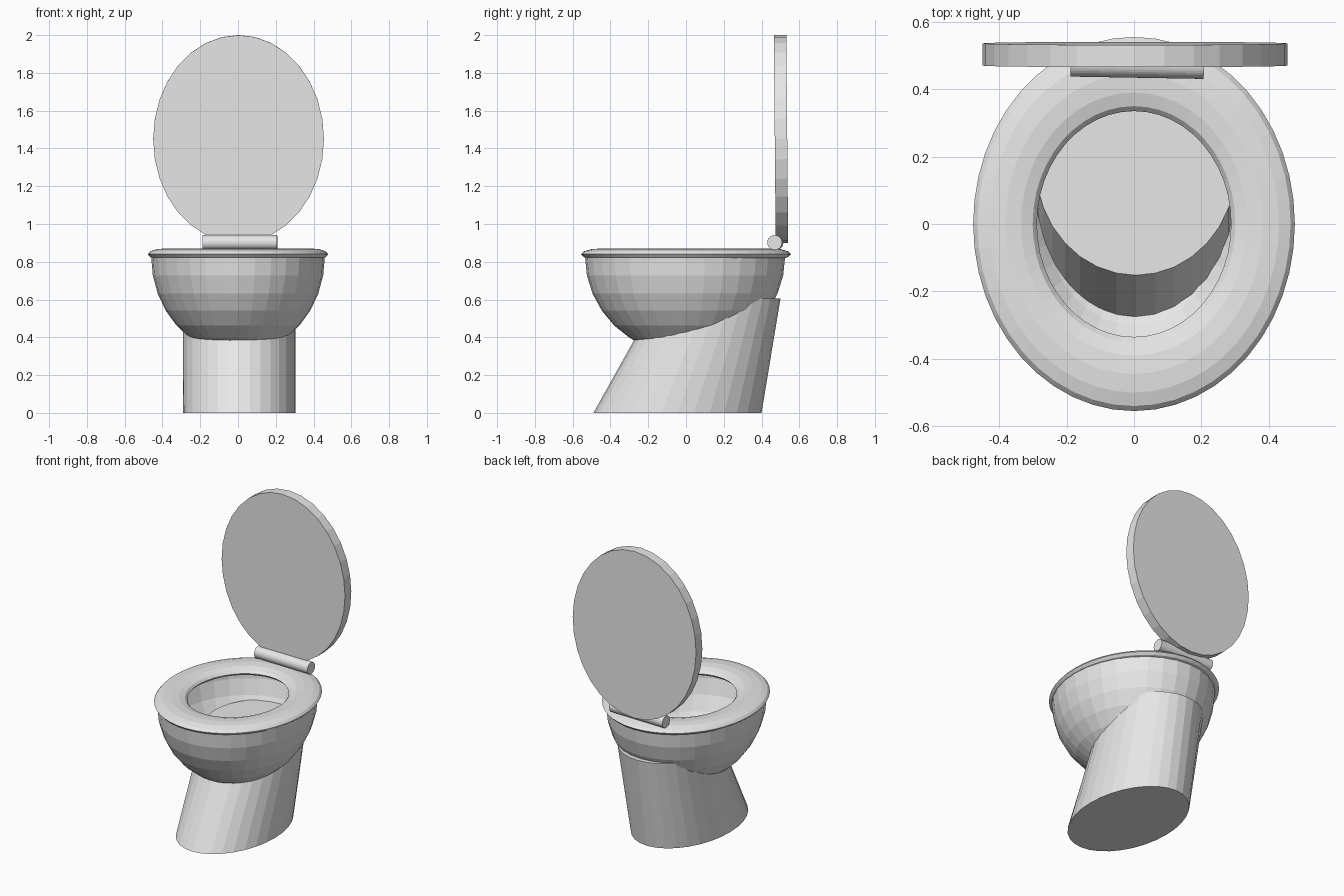
import bpy, bmesh, math
from mathutils import Matrix, Vector

if "Cube" in bpy.data.objects:
    bpy.data.objects.remove(bpy.data.objects["Cube"], do_unlink=True)

# One ceramic colour for every part
ceramic = bpy.data.materials.new("white_ceramic")
ceramic.use_nodes = True
ceramic.diffuse_color = (0.8, 0.8, 0.8, 1)
ceramic.node_tree.nodes["Principled BSDF"].inputs["Base Color"].default_value = (0.8, 0.8, 0.8, 1)


def add_part(name, bm, location, scale=(1, 1, 1), rotation=(0, 0, 0)):
    """Bake the scale into the mesh and place it as a named object."""
    bmesh.ops.scale(bm, vec=scale, verts=bm.verts)
    bmesh.ops.recalc_face_normals(bm, faces=bm.faces)
    mesh = bpy.data.meshes.new(name)
    bm.to_mesh(mesh)
    bm.free()
    mesh.materials.append(ceramic)
    part = bpy.data.objects.new(name, mesh)
    part.location = location
    part.rotation_euler = [math.radians(a) for a in rotation]
    bpy.context.collection.objects.link(part)
    return part


def cylinder(axis, sides=32):
    """Unit-radius, unit-length capped cylinder along the given axis."""
    bm = bmesh.new()
    turn = Vector((0, 0, 1)).rotation_difference(Vector(axis)).to_matrix().to_4x4()
    bmesh.ops.create_cone(bm, cap_ends=True, segments=sides, radius1=1, radius2=1,
                          depth=1, matrix=turn)
    return bm


# Pedestal: an oval base leaning back to a smaller oval top inside the bowl
bm = cylinder((0, 0, 1))
for v in bm.verts:
    top = v.co.z > 0
    v.co.x *= 0.298
    v.co.y = 0.174 + 0.326 * v.co.y if top else -0.045 + 0.445 * v.co.y
    v.co.z = 0.605 if top else 0
add_part("pedestal", bm, (0.006, 0, 0))

# Bowl: open lower half of an ellipsoid
bm = bmesh.new()
bmesh.ops.create_uvsphere(bm, u_segments=32, v_segments=16, radius=1)
upper = [v for v in bm.verts if v.co.z > 0.01]
bmesh.ops.delete(bm, geom=upper, context="VERTS")
add_part("bowl", bm, (0, -0.005, 0.83), (0.46, 0.53, 0.52))

# Seat: flattened oval ring
bm = bmesh.new()
steps = 12
ring = [bm.verts.new((0.445 + 0.11 * math.cos(a), 0, 0.031 * math.sin(a)))
        for a in (math.tau * i / steps for i in range(steps))]
edges = [bm.edges.new((ring[i], ring[(i + 1) % steps])) for i in range(steps)]
bmesh.ops.spin(bm, geom=ring + edges, cent=(0, 0, 0), axis=(0, 0, 1),
               angle=math.tau, steps=48, use_merge=True)
bmesh.ops.remove_doubles(bm, verts=bm.verts, dist=0.0001)
add_part("seat", bm, (0, 0, 0.84), (0.86, 1, 1))

# Hinge: short round bar behind the opening
add_part("hinge", cylinder((1, 0, 0)), (0.01, 0.473, 0.902),
         (0.395, 0.039, 0.039), (0, 0, -1))

# Lid: upright oval disc
add_part("lid", cylinder((0, 1, 0)), (0.003, 0.503, 1.45),
         (0.452, 0.066, 0.55), (0.5, 0, 0))
